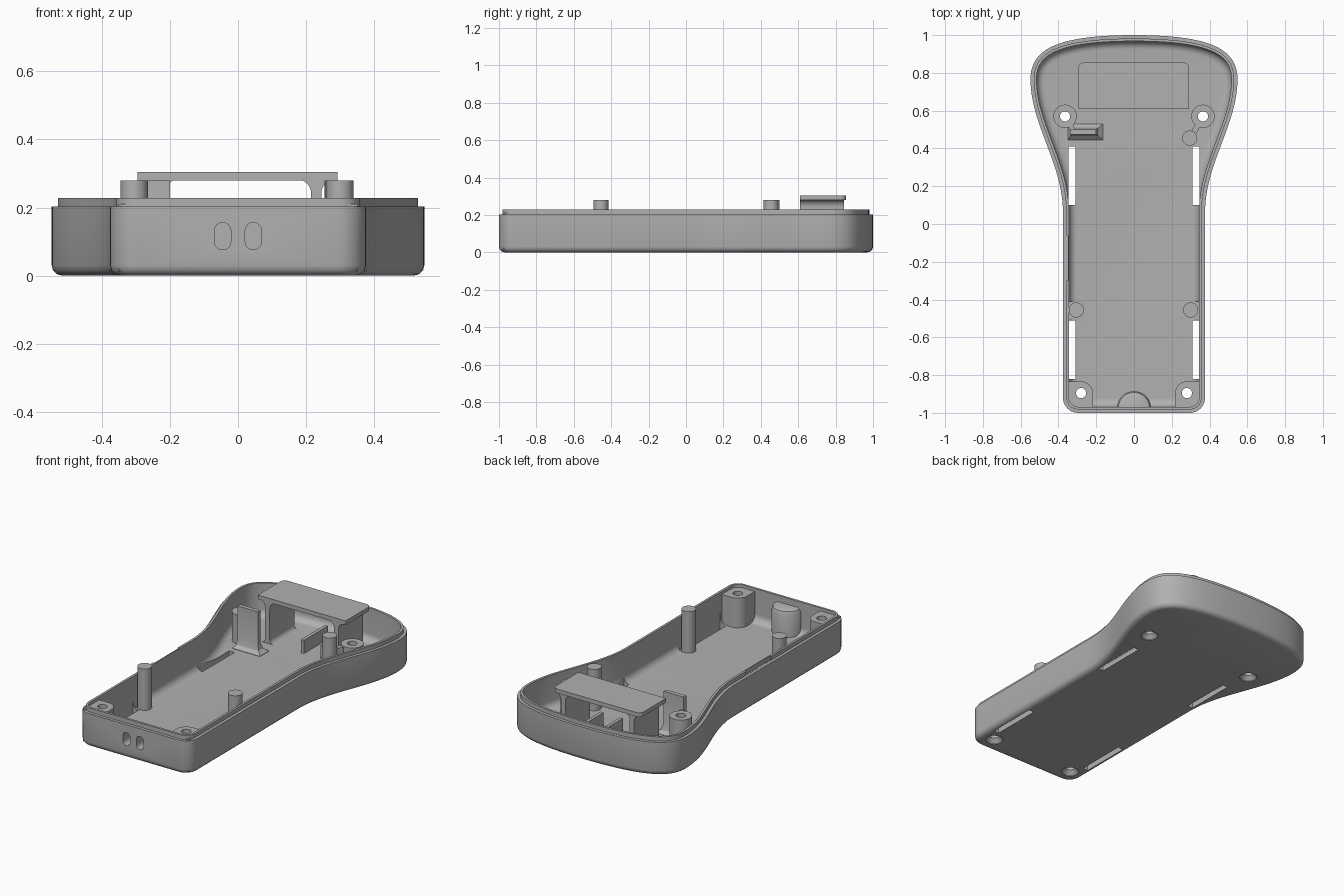
import bpy
import bmesh
import math
from mathutils import Vector
from mathutils.geometry import interpolate_bezier

if "Cube" in bpy.data.objects:
    bpy.data.objects.remove(bpy.data.objects["Cube"], do_unlink=True)

GREY = (0.44, 0.44, 0.44, 1.0)
plastic = bpy.data.materials.new("grey_plastic")
plastic.use_nodes = True
plastic.diffuse_color = GREY
plastic.node_tree.nodes["Principled BSDF"].inputs["Base Color"].default_value = GREY
SIDES = (1, -1)


def arc(cx, cy, r, start, end, n=8):
    angles = [math.radians(start + (end - start) * i / n) for i in range(n + 1)]
    return [(cx + r * math.cos(a), cy + r * math.sin(a)) for a in angles]


def circle(cx, cy, r, n=32):
    return arc(cx, cy, r, 0, 360, n)[:-1]


def rect(x0, x1, y0, y1):
    return [(x0, y0), (x1, y0), (x1, y1), (x0, y1)]


def mirrored(pts, side):
    return [(x * side, y) for x, y in pts]


def loft(bm, sections, axis="z"):
    """Closed solid through (outline, level) sections along z or y."""
    loops = []
    for pts, h in sections:
        loops.append([bm.verts.new((u, v, h) if axis == "z" else (u, h, v)) for u, v in pts])
    faces = [bm.faces.new(loops[0][::-1]), bm.faces.new(loops[-1])]
    for a, b in zip(loops, loops[1:]):
        for i in range(len(a)):
            j = (i + 1) % len(a)
            faces.append(bm.faces.new((a[i], a[j], b[j], b[i])))
    bmesh.ops.recalc_face_normals(bm, faces=faces)


def prism(bm, pts, lo, hi, axis="z"):
    loft(bm, [(pts, lo), (pts, hi)], axis)


def finish(bm, name):
    mesh = bpy.data.meshes.new(name)
    bm.to_mesh(mesh)
    bm.free()
    mesh.materials.append(plastic)
    obj = bpy.data.objects.new(name, mesh)
    bpy.context.collection.objects.link(obj)
    return obj


def cut(obj, cutter):
    mod = obj.modifiers.new("cut", "BOOLEAN")
    mod.operation = "DIFFERENCE"
    mod.solver = "EXACT"
    mod.object = cutter
    bpy.context.view_layer.objects.active = obj
    bpy.ops.object.modifier_apply(modifier=mod.name)


def inset(pts, d):
    out = []
    for i, p in enumerate(pts):
        a, p, b = Vector(pts[i - 1]), Vector(p), Vector(pts[(i + 1) % len(pts)])
        e1, e2 = (p - a).normalized(), (b - p).normalized()
        n1, n2 = Vector((-e1.y, e1.x)), Vector((-e2.y, e2.x))
        n = (n1 + n2).normalized()
        out.append(tuple(p + n * d / n.dot(n1)))
    return out


# Paddle-shaped outline, counter-clockwise
neck = interpolate_bezier((0.376, 0.06), (0.376, 0.32), (0.55, 0.53), (0.548, 0.77), 24)
head = interpolate_bezier((0.548, 0.77), (0.545, 0.92), (0.42, 1.0), (0.0, 1.0), 24)
half = arc(0.296, -0.92, 0.08, -90, 0, 10) + [tuple(p[:2]) for p in neck + head[1:]]
outline = half + [(-x, y) for x, y in half[-2::-1]]

# Hollow tray: rounded bottom edge, stepped rim, filleted floor
FLOOR = 0.03
steps = [(0.03, 0), (0.015, 0.004), (0.004, 0.015), (0, 0.03), (0, 0.203),
         (0.018, 0.203), (0.018, 0.228), (0.032, 0.228)]
steps += arc(0.075, FLOOR + 0.043, 0.043, 180, 270, 6)
bm = bmesh.new()
loft(bm, [(inset(outline, d), z) for d, z in steps])
tray = finish(bm, "tray_shell")

# Screw bosses: corner blocks at the front, round posts at the back
bm = bmesh.new()
corner = [(0.218, -0.975), (0.352, -0.975), (0.352, -0.833)] + arc(0.28, -0.895, 0.062, 90, 180)
for s in SIDES:
    prism(bm, mirrored(corner, s), 0.012, 0.21)
    prism(bm, circle(0.365 * s, 0.57, 0.062), 0.012, 0.205)
bosses = finish(bm, "screw_bosses")

# Rounded lump behind the cord holes
bm = bmesh.new()
lump_steps = [(0.09, 0.015), (0.09, 0.165), (0.083, 0.182), (0.065, 0.19)]
loft(bm, [(arc(0, -0.975, r, 0, 180, 20), z) for r, z in lump_steps])
lump = finish(bm, "cord_anchor")

# Cutters
bm = bmesh.new()
for s in SIDES:
    for x, y in ((0.28, -0.895), (0.365, 0.57)):
        loft(bm, [(circle(x * s, y, r), z) for r, z in
                  ((0.049, -0.02), (0.049, 0.004), (0.027, 0.028), (0.027, 0.3))])
screw_cutter = finish(bm, "screw_hole_cutter")

bm = bmesh.new()
for s in SIDES:
    x = 0.045 * s
    slot = arc(x, 0.132, 0.024, 0, 180) + arc(x, 0.1, 0.024, 180, 360)
    prism(bm, slot, -1.1, -0.925, "y")
cord_cutter = finish(bm, "cord_hole_cutter")

bm = bmesh.new()
for s in SIDES:
    for y0, y1 in ((-0.82, -0.51), (0.1, 0.41)):
        prism(bm, mirrored(rect(0.311, 0.346, y0, y1), s), -0.1, 0.1)
    prism(bm, mirrored(rect(0.311, 0.343, -0.509, -0.41), s), 0.028, 0.1)
prism(bm, rect(-0.4, -0.35, -0.3, -0.06), 0.204, 0.3)
slot_cutter = finish(bm, "slot_cutter")

for obj, cutters in ((tray, (screw_cutter, cord_cutter, slot_cutter)),
                     (bosses, (screw_cutter,)), (lump, (cord_cutter,))):
    for c in cutters:
        cut(obj, c)
for c in (screw_cutter, cord_cutter, slot_cutter):
    bpy.data.objects.remove(c, do_unlink=True)

# Support pegs
bm = bmesh.new()
for x, y in ((-0.305, -0.455), (0.3, -0.455), (0.295, 0.455)):
    prism(bm, circle(x, y, 0.04), 0.012, 0.28)
finish(bm, "support_pegs")

# Webs tying the back bosses to the peg and the upright plate
bm = bmesh.new()
prism(bm, [(0.3, 0.485), (0.325, 0.47), (0.352, 0.52), (0.328, 0.535)], 0.012, 0.2)
prism(bm, [(-0.334, 0.49), (-0.308, 0.49), (-0.325, 0.535), (-0.35, 0.52)], 0.012, 0.2)
finish(bm, "boss_webs")

# Upright plate with a flared foot
bm = bmesh.new()
loft(bm, [(rect(-0.35, -0.165, 0.445, 0.53), 0.02), (rect(-0.35, -0.165, 0.445, 0.53), FLOOR + 0.002),
          (rect(-0.338, -0.188, 0.465, 0.51), 0.05),
          (rect(-0.335, -0.2, 0.475, 0.5), 0.085), (rect(-0.335, -0.2, 0.475, 0.5), 0.28)])
finish(bm, "upright_plate")

# Bridge: flat top with rounded back corners
bm = bmesh.new()
top = [(-0.295, 0.61), (0.292, 0.61)]
top += arc(0.262, 0.825, 0.03, 0, 90) + arc(-0.265, 0.825, 0.03, 90, 180)
prism(bm, top, 0.28, 0.305)
finish(bm, "bridge_top")

# Bridge legs flaring into the top and the floor
bm = bmesh.new()
leg = arc(0.285, 0.242, 0.04, 90, 180) + arc(0.275, 0.058, 0.03, 180, 270)
leg += [(0.275, 0.015), (0.185, 0.015)]
leg += arc(0.185, 0.058, 0.03, 270, 360) + arc(0.175, 0.242, 0.04, 0, 90)
for s in SIDES:
    prism(bm, mirrored(leg, s), 0.61, 0.845, "y")
finish(bm, "bridge_legs")

# Low ribs below the bridge
bm = bmesh.new()
for x in (0.0, 0.13):
    prism(bm, rect(x - 0.01, x + 0.01, 0.615, 0.845), 0.015, 0.11)
finish(bm, "floor_ribs")

# Smooth curves, crisp edges
parts = [o for o in bpy.context.collection.objects if o.type == "MESH" and plastic.name in o.data.materials]
bpy.ops.object.select_all(action="DESELECT")
for o in parts:
    o.select_set(True)
bpy.context.view_layer.objects.active = tray
bpy.ops.object.shade_smooth_by_angle(angle=math.radians(32))
